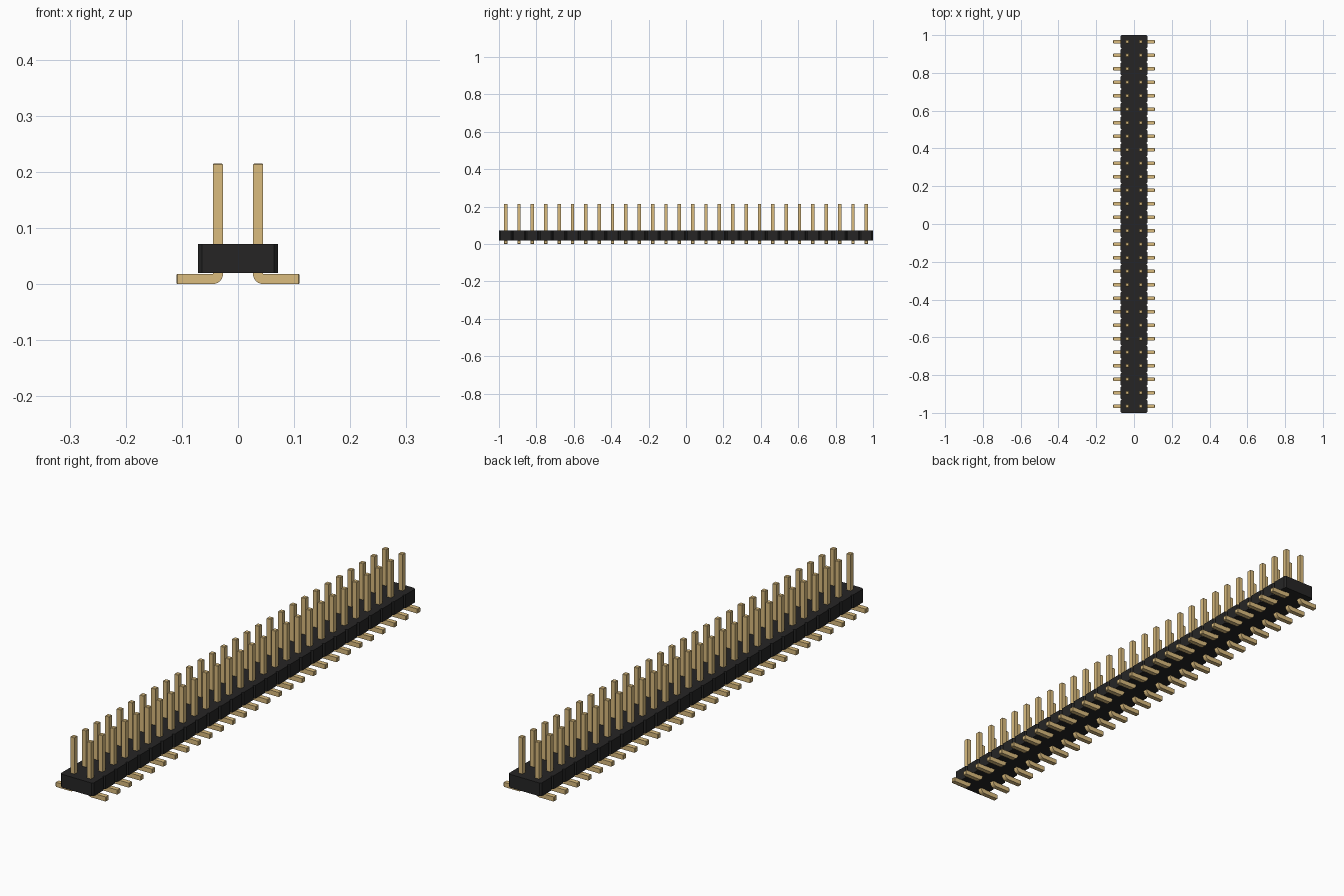
import bpy, bmesh, math

cube = bpy.data.objects.get("Cube")
if cube:
    bpy.data.objects.remove(cube, do_unlink=True)

COUNT = 28
PITCH = 2 / COUNT
HALF_W = PITCH             # half width of the housing
CHAMFER = PITCH / 10
Z0, Z1 = 0.0195, 0.0715    # housing bottom and top
PIN = 0.018                # pin thickness
PIN_X = PITCH / 2
PIN_TOP, FOOT_X = 0.215, 0.110
TIP = 0.002                # bevel on the pin ends


def material(name, rgb):
    m = bpy.data.materials.new(name)
    m.use_nodes = True
    m.diffuse_color = (*rgb, 1)
    m.node_tree.nodes["Principled BSDF"].inputs["Base Color"].default_value = (*rgb, 1)
    return m


def make_object(name, bm, mat):
    bmesh.ops.recalc_face_normals(bm, faces=bm.faces)
    mesh = bpy.data.meshes.new(name)
    bm.to_mesh(mesh)
    bm.free()
    mesh.materials.append(mat)
    ob = bpy.data.objects.new(name, mesh)
    bpy.context.collection.objects.link(ob)
    return ob


black = material("black plastic", (0.019, 0.0185, 0.0185))
gold = material("gold metal", (0.708, 0.504, 0.210))

# Housing: one notched outline, pulled up
side = []
for i in range(COUNT):
    y = -1 + i * PITCH
    side += [(HALF_W - CHAMFER, y), (HALF_W, y + CHAMFER),
             (HALF_W, y + PITCH - CHAMFER)]
side.append((HALF_W - CHAMFER, 1))
outline = side + [(-x, y) for x, y in reversed(side)]
bm = bmesh.new()
base = bm.faces.new([bm.verts.new((x, y, Z0)) for x, y in outline])
top = bmesh.ops.extrude_face_region(bm, geom=[base], use_keep_orig=True)["geom"]
bmesh.ops.translate(bm, vec=(0, 0, Z1 - Z0),
                    verts=[g for g in top if isinstance(g, bmesh.types.BMVert)])
make_object("housing", bm, black)

# Pin sections: (outer x, outer z, inner x, inner z, half depth)
h = PIN / 2
xa, xb = PIN_X - h, PIN_X + h
sections = [(xa + TIP, PIN_TOP, xb - TIP, PIN_TOP, h - TIP),
            (xa, PIN_TOP - TIP, xb, PIN_TOP - TIP, h)]
for k in range(7):         # rounded bend at the foot
    a = math.radians(15 * k)
    sections.append((xb - PIN * math.cos(a), PIN - PIN * math.sin(a), xb, PIN, h))
sections += [(FOOT_X - TIP, 0, FOOT_X - TIP, PIN, h),
             (FOOT_X, TIP, FOOT_X, PIN - TIP, h - TIP)]

bm = bmesh.new()
rings = [[bm.verts.new(c) for c in ((ox, -d, oz), (ix, -d, iz), (ix, d, iz), (ox, d, oz))]
         for ox, oz, ix, iz, d in sections]
for r, s in zip(rings, rings[1:]):
    for j in range(4):
        n = (j + 1) % 4
        bm.faces.new((r[j], r[n], s[n], s[j]))
bm.faces.new(rings[0])
bm.faces.new(rings[-1])
bmesh.ops.remove_doubles(bm, verts=bm.verts, dist=1e-5)
pins = make_object("pins", bm, gold)
pins.location.y = -1 + PITCH / 2

# Repeat along the housing and mirror to the other row
arr = pins.modifiers.new("row", 'ARRAY')
arr.count = COUNT
arr.use_relative_offset = False
arr.use_constant_offset = True
arr.constant_offset_displace = (0, PITCH, 0)
mir = pins.modifiers.new("other row", 'MIRROR')
mir.use_axis = (True, False, False)
mir.use_mirror_merge = False

# Smooth only the bends
bpy.ops.object.select_all(action='DESELECT')
pins.select_set(True)
bpy.context.view_layer.objects.active = pins
bpy.ops.object.shade_smooth_by_angle(angle=math.radians(30))
